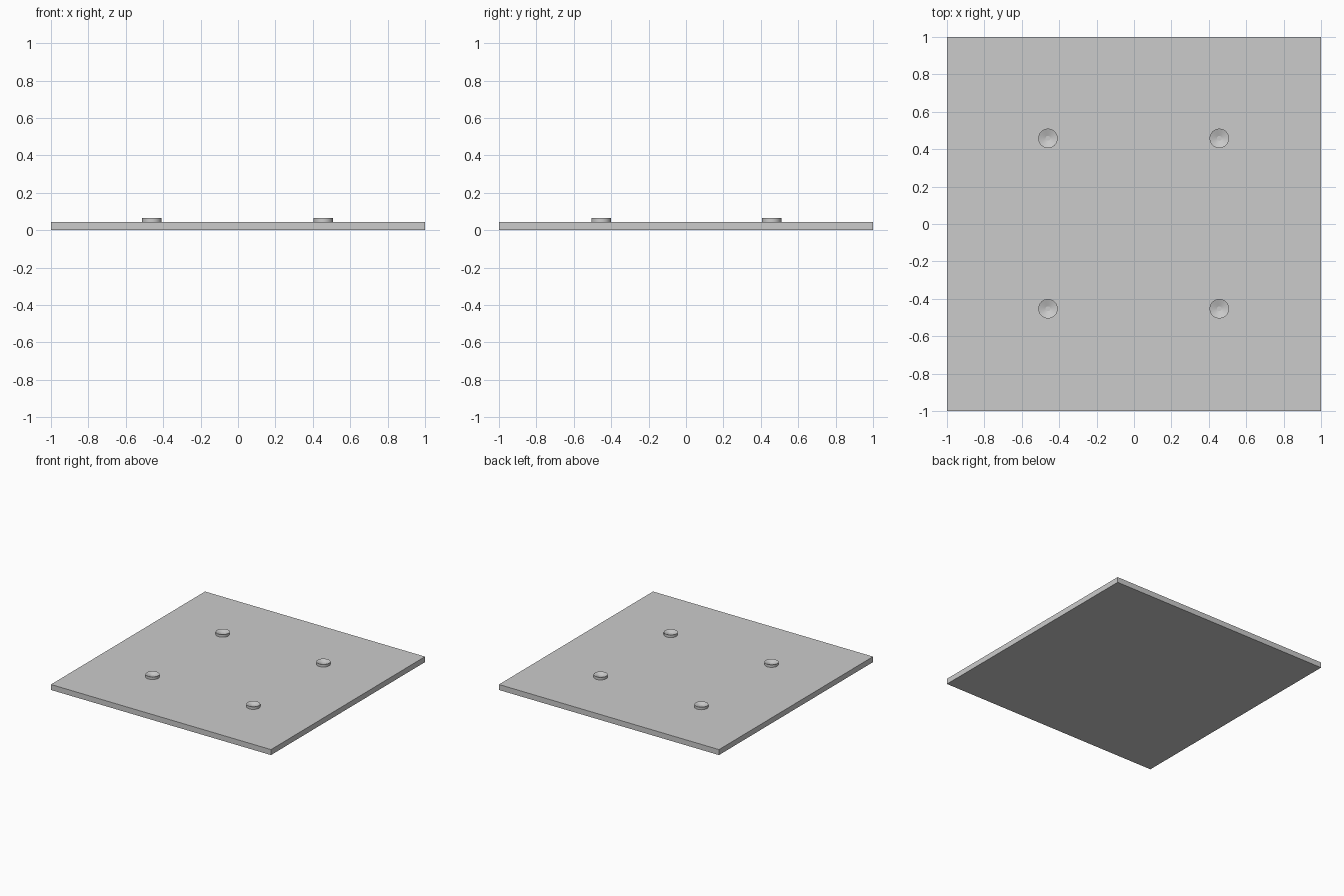
import bpy, bmesh, math

if "Cube" in bpy.data.objects:
    bpy.data.objects.remove(bpy.data.objects["Cube"])

PLATE_H, STUD_TOP = 0.045, 0.066
SEG = 32

# Flat square base plate
bm = bmesh.new()
bmesh.ops.create_cube(bm, size=1.0)
for v in bm.verts:
    v.co = (v.co.x * 2, v.co.y * 2, (v.co.z + 0.5) * PLATE_H)
mesh = bpy.data.meshes.new("base_plate")
bm.to_mesh(mesh)
bm.free()
bpy.context.collection.objects.link(bpy.data.objects.new("base_plate", mesh))

# Dished round stud: outer wall, rim, shallow funnel, small flat centre
PROFILE = [(0.052, PLATE_H), (0.052, STUD_TOP), (0.050, STUD_TOP), (0.013, 0.053)]


def make_stud(name, x, y):
    bm = bmesh.new()
    rings = [[bm.verts.new((r * math.cos(2 * math.pi * i / SEG),
                            r * math.sin(2 * math.pi * i / SEG), z))
              for i in range(SEG)] for r, z in PROFILE]
    for a, b in zip(rings, rings[1:]):
        for i in range(SEG):
            j = (i + 1) % SEG
            bm.faces.new((a[i], a[j], b[j], b[i]))
    bm.faces.new(rings[-1])
    mesh = bpy.data.meshes.new(name)
    bm.to_mesh(mesh)
    bm.free()
    ob = bpy.data.objects.new(name, mesh)
    ob.location = (x, y, 0)
    bpy.context.collection.objects.link(ob)
    bpy.ops.object.select_all(action='DESELECT')
    ob.select_set(True)
    bpy.context.view_layer.objects.active = ob
    bpy.ops.object.shade_smooth_by_angle(angle=math.radians(15))


# Four studs around the centre
for side, x in (("left", -0.46), ("right", 0.456)):
    for end, y in (("front", -0.453), ("back", 0.458)):
        make_stud(f"stud_{end}_{side}", x, y)
